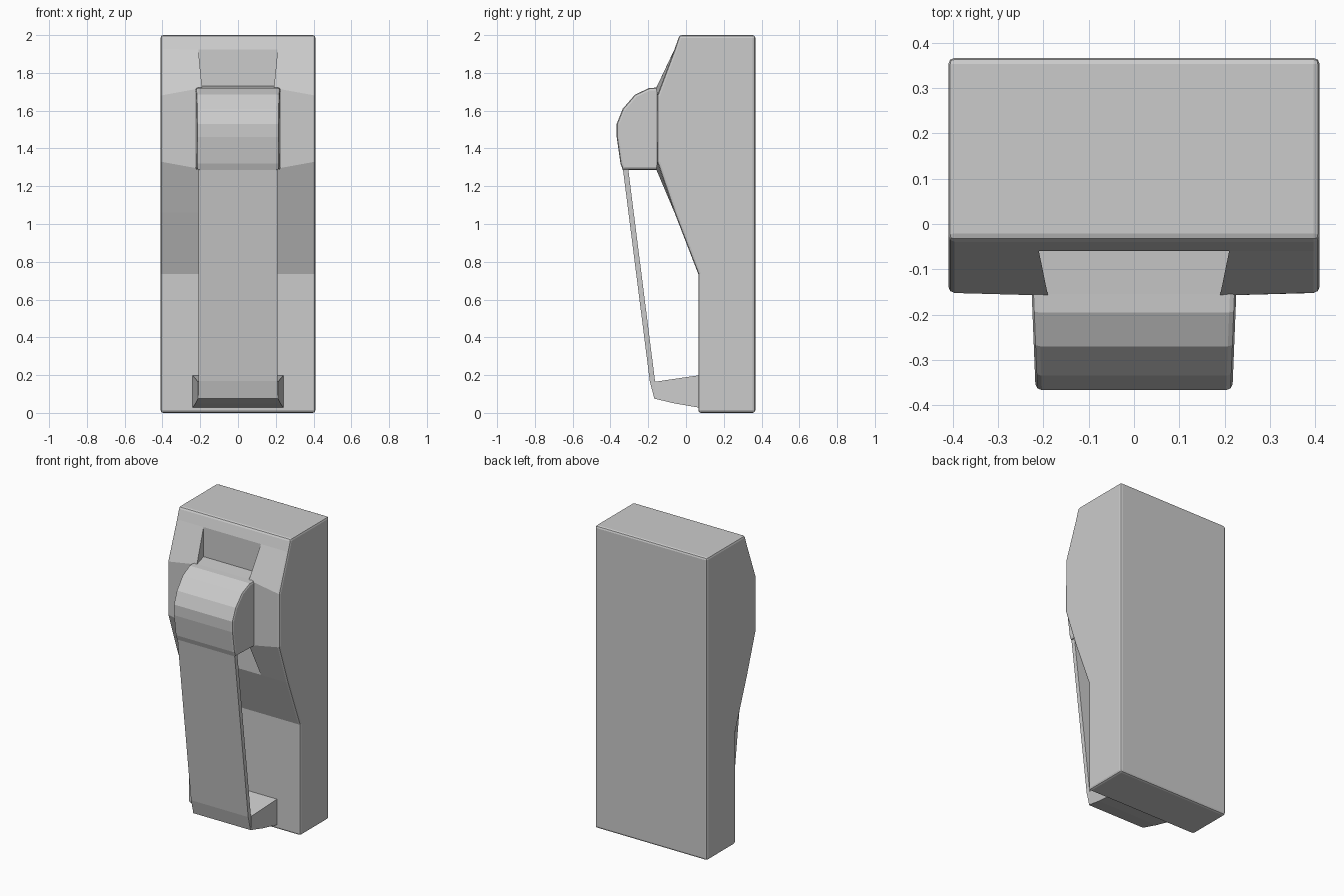
import bpy, bmesh

cube = bpy.data.objects.get("Cube")
if cube:
    bpy.data.objects.remove(cube)

grey = bpy.data.materials.new("light grey")
grey.use_nodes = True
grey.diffuse_color = (0.6, 0.6, 0.6, 1)
grey.node_tree.nodes["Principled BSDF"].inputs["Base Color"].default_value = (0.6, 0.6, 0.6, 1)


def loft(name, sections, bevel=0.0, edge_rule=None):
    """Skin matching loops of (x, y, z) points, cap the ends, bevel chosen edges."""
    bm = bmesh.new()
    loops = [[bm.verts.new(p) for p in s] for s in sections]
    for a, b in zip(loops, loops[1:]):
        for i in range(len(a)):
            j = (i + 1) % len(a)
            # Skip strips that collapse where the two sections coincide
            if (a[i].co - b[i].co).length + (a[j].co - b[j].co).length > 1e-5:
                bm.faces.new((a[i], a[j], b[j], b[i]))
    bm.faces.new(loops[0])
    bm.faces.new(loops[-1][::-1])
    bmesh.ops.remove_doubles(bm, verts=bm.verts, dist=1e-4)
    bmesh.ops.dissolve_degenerate(bm, edges=bm.edges, dist=1e-4)
    bmesh.ops.dissolve_limit(bm, angle_limit=0.005, verts=bm.verts, edges=bm.edges)
    bmesh.ops.recalc_face_normals(bm, faces=bm.faces)
    if bevel:
        edges = [e for e in bm.edges if edge_rule(e)]
        bmesh.ops.bevel(bm, geom=edges, offset=bevel, segments=2, profile=0.5,
                        affect='EDGES', clamp_overlap=True)
    mesh = bpy.data.meshes.new(name)
    bm.to_mesh(mesh)
    bm.free()
    mesh.materials.append(grey)
    obj = bpy.data.objects.new(name, mesh)
    bpy.context.collection.objects.link(obj)
    return obj


# Body: side profile with raised cheeks either side of a flat central channel
HALF, BACK, CHANNEL = 0.41, 0.367, -0.06


def body_section(x, x_raised, raise_y, z_low, z_high, z_top):
    lower = [(BACK, 0), (0.065, 0), (0.065, 0.735), (CHANNEL, 1.06)]
    upper = [(CHANNEL, z_top), (-0.035, 2), (BACK, 2)]
    return ([(x, y, z) for y, z in lower]
            + [(x_raised, raise_y, z_low), (x_raised, raise_y, z_high)]
            + [(x, y, z) for y, z in upper])


half_sections = [
    body_section(HALF, HALF, -0.152, 1.33, 1.68, 1.925),
    body_section(0.21, 0.19, -0.158, 1.29, 1.72, 1.925),
    body_section(0.21, 0.21, CHANNEL, 1.29, 1.72, 1.925),
]
mirrored = [[(-x, y, z) for x, y, z in s] for s in half_sections[::-1]]


def outer_edge(e):
    on_side = all(abs(v.co.x) > HALF - 0.001 for v in e.verts)
    across = abs(e.verts[0].co.x - e.verts[1].co.x) > 0.5
    at_end = all(v.co.z < 0.001 or v.co.z > 1.999 for v in e.verts)
    return (on_side and not across) or (across and at_end)


loft("body", half_sections + mirrored, 0.014, outer_edge)


def tapered(name, profile, width_at, bevel=0.0):
    """Side profile extruded across x, with the width depending on y."""
    sides = [[(s * width_at(y), y, z) for y, z in profile] for s in (1, -1)]
    return loft(name, sides, bevel,
                lambda e: e.verts[0].co.x * e.verts[1].co.x > 0)


# Rounded pivot housing at the top of the lever
tapered("pivot_housing",
        [(0.0, 1.735), (-0.155, 1.722), (-0.195, 1.72), (-0.27, 1.685),
         (-0.335, 1.61), (-0.367, 1.53), (-0.367, 1.46), (-0.347, 1.32),
         (-0.335, 1.287), (0.0, 1.287)],
        lambda y: 0.232 + 0.04 * y, 0.014)

# Thin sloping lever
tapered("lever",
        [(-0.335, 1.30), (-0.307, 1.30), (-0.163, 0.16), (-0.155, 0.08),
         (-0.168, 0.075), (-0.192, 0.17)],
        lambda y: 0.209)

# Hook block joining the lever to the foot of the body
tapered("hook_block",
        [(0.075, 0.2), (-0.163, 0.165), (-0.165, 0.075), (-0.06, 0.05), (0.075, 0.027)],
        lambda y: 0.232 + 0.12 * y)
